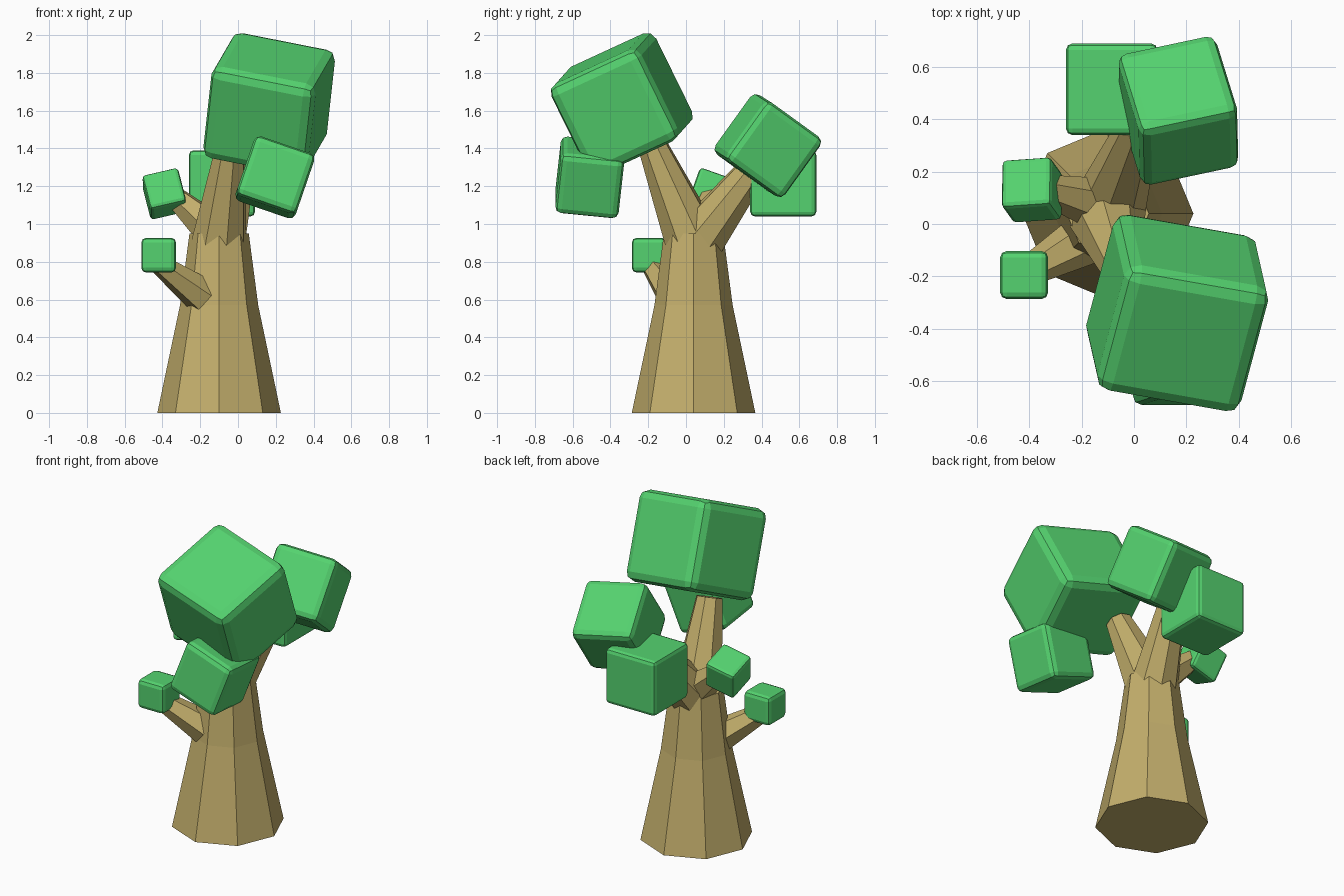
import bpy, bmesh
from math import radians, cos, sin, tau
from mathutils import Vector, Euler

if "Cube" in bpy.data.objects:
    bpy.data.objects.remove(bpy.data.objects["Cube"])


def material(name, color):
    m = bpy.data.materials.new(name)
    m.diffuse_color = color
    m.use_nodes = True
    m.node_tree.nodes["Principled BSDF"].inputs["Base Color"].default_value = m.diffuse_color
    return m


BARK = material("bark", (0.55, 0.43, 0.15, 1))
LEAF = material("leaf", (0.09, 0.65, 0.16, 1))


def finish(bm, name, mat):
    bmesh.ops.recalc_face_normals(bm, faces=bm.faces)
    mesh = bpy.data.meshes.new(name)
    bm.to_mesh(mesh)
    bm.free()
    mesh.materials.append(mat)
    obj = bpy.data.objects.new(name, mesh)
    bpy.context.collection.objects.link(obj)
    return obj


def limb(name, stations, sides):
    """Tapered faceted limb through (centre, radius) stations."""
    bm = bmesh.new()
    axis = Vector(stations[-1][0]) - Vector(stations[0][0])
    rot = axis.to_track_quat('Z', 'Y')
    rings = []
    for centre, r in stations:
        rings.append([bm.verts.new(Vector(centre) + rot @ Vector(
            (r * cos(tau * i / sides), r * sin(tau * i / sides), 0)))
            for i in range(sides)])
    for a, b in zip(rings, rings[1:]):
        for i in range(sides):
            j = (i + 1) % sides
            bm.faces.new((a[i], a[j], b[j], b[i]))
    bm.faces.new(rings[0][::-1])
    bm.faces.new(rings[-1])
    return finish(bm, name, BARK)


def leaf_block(name, centre, size, rot=(0, 0, 0), bevel=0.1):
    """Tilted cube of foliage with softened edges."""
    bm = bmesh.new()
    bmesh.ops.create_cube(bm, size=1)
    bmesh.ops.bevel(bm, geom=bm.edges[:], offset=bevel, segments=2,
                    profile=0.5, affect='EDGES')
    bmesh.ops.scale(bm, vec=size, verts=bm.verts)
    turn = Euler([radians(a) for a in rot]).to_matrix()
    bmesh.ops.rotate(bm, matrix=turn, verts=bm.verts)
    bmesh.ops.translate(bm, vec=centre, verts=bm.verts)
    return finish(bm, name, LEAF)


# Trunk: eight-sided, narrowing in two steps
limb("trunk", [((-0.10, 0.04, 0), 0.327), ((-0.10, 0.04, 0.57), 0.207),
               ((-0.10, 0.04, 0.95), 0.157)], 8)

# Branches
limb("front_branch", [((-0.10, 0.03, 0.92), 0.15), ((-0.04, -0.18, 1.42), 0.08)], 8)
limb("back_branch", [((-0.09, 0.08, 0.93), 0.14), ((0.02, 0.38, 1.32), 0.08)], 8)
limb("left_branch", [((-0.15, 0.08, 0.98), 0.10), ((-0.35, 0.135, 1.16), 0.055)], 6)
limb("low_branch", [((-0.19, -0.06, 0.62), 0.10), ((-0.42, -0.19, 0.79), 0.055)], 6)

# Foliage blocks
leaf_block("large_front_foliage", (0.165, -0.34, 1.635), (0.57, 0.54, 0.54), (24.5, 11, -10))
leaf_block("back_foliage", (0.17, 0.433, 1.415), (0.388,) * 3, (-35, 7.5, 12))
leaf_block("back_left_foliage", (-0.085, 0.515, 1.215), (0.35,) * 3, bevel=0.07)
leaf_block("small_front_foliage", (0.195, -0.51, 1.247), (0.337,) * 3, (-6, 19, 0))
leaf_block("left_foliage", (-0.39, 0.13, 1.16), (0.196,) * 3, (-20, -13, 4))
leaf_block("low_foliage", (-0.42, -0.195, 0.835), (0.184,) * 3, bevel=0.14)
